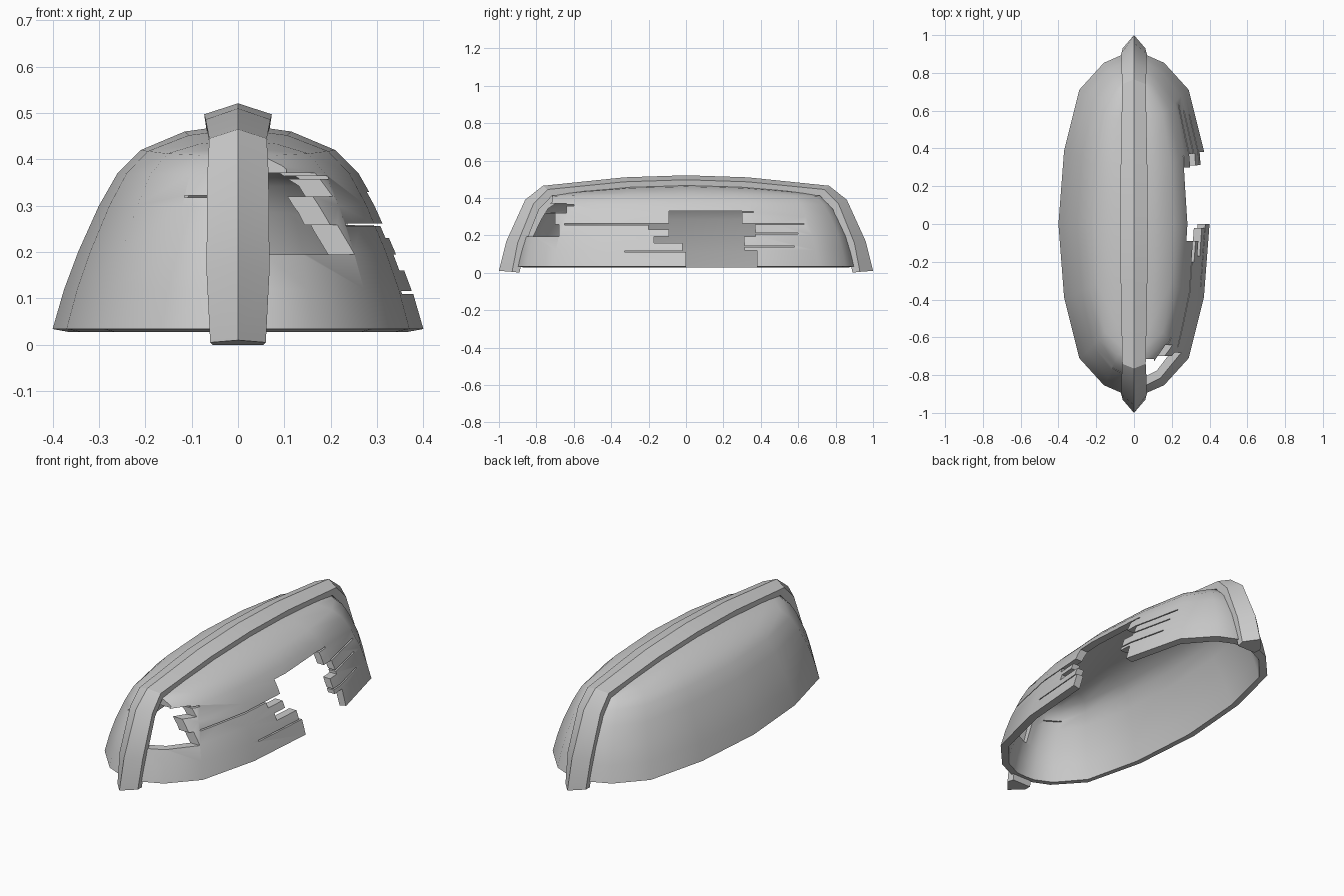
import bpy, bmesh, math

if "Cube" in bpy.data.objects:
    bpy.data.objects.remove(bpy.data.objects["Cube"])

def mesh_object(name, bm):
    bmesh.ops.remove_doubles(bm, verts=bm.verts, dist=0.0005)
    bmesh.ops.recalc_face_normals(bm, faces=bm.faces)
    me = bpy.data.meshes.new(name)
    bm.to_mesh(me)
    bm.free()
    ob = bpy.data.objects.new(name, me)
    bpy.context.collection.objects.link(ob)
    return ob

def add_face(bm, vs):
    pts = []
    for v in vs:
        if all((v.co - p.co).length > 1e-5 for p in pts):
            pts.append(v)
    if len(pts) > 2:
        bm.faces.new(pts)

def smooth(ob, angle):
    bpy.ops.object.select_all(action='DESELECT')
    ob.select_set(True)
    bpy.context.view_layer.objects.active = ob
    bpy.ops.object.shade_smooth_by_angle(angle=math.radians(angle))

# Overturned hull: plan outline scaled level by level, outside then inside
quarter = [(0, .9), (.06, .897), (.16, .853), (.29, .71), (.37, .39)]
outline = [(x, -y) for x, y in quarter] + [(.4, 0)] + quarter[::-1]
# half width, end length, height amidships, drop at the ends
outer = [(.40, .90, .034, 0), (.375, .882, .12, 0), (.345, .86, .2, 0),
         (.30, .815, .3, 0), (.26, .775, .37, .003), (.21, .73, .42, .012),
         (.115, .70, .46, .043), (0, .67, .476, .055)]
inner = [(.362, .86, .027, 0), (.337, .842, .11, 0), (.307, .82, .19, 0),
         (.265, .775, .285, 0), (.23, .74, .345, .003), (.185, .695, .385, .012),
         (.10, .665, .422, .043), (0, .635, .437, .055)]
bm = bmesh.new()
for side in (1, -1):
    rows = [[bm.verts.new((side * x * w / .4, y * l / .9, z - d * (y / .9) ** 2))
             for x, y in outline] for w, l, z, d in outer[::-1] + inner]
    for a, b in zip(rows, rows[1:]):
        for i in range(len(outline) - 1):
            q = [a[i], a[i + 1], b[i + 1], b[i]]
            add_face(bm, q[:3])
            add_face(bm, [q[0], q[2], q[3]])
hull = mesh_object("hull", bm)

# Broken openings and split seams: x0, x1, y0, y1, z0, z1
cuts = [(.1, .6, a, b, c, d) for a, b, c, d in (
    (-.09, .30, .257, .33), (-.2, .37, .23, .262), (-.09, .372, .193, .232),
    (-.17, .31, .16, .195), (-.02, .312, .11, .162), (0, .38, -.1, .118))]
cuts += [(.03, .5, -1, -.68, .195, .258), (.03, .5, -1, -.70, .256, .322),
         (.03, .5, -1, -.64, .32, .37), (.03, .105, -1, -.715, .366, .415)]
cuts += [(.1, .6, a, b, z - .003, z + .003) for a, b, z in (
    (.28, .36, .325), (.36, .63, .261), (.36, .60, .209), (.30, .58, .14),
    (-.65, -.19, .259), (-.33, -.01, .113), (-.66, -.60, .361))]
cuts += [(-.115, -.03, -1, -.7, .318, .322)]
for x0, x1, y0, y1, z0, z1 in cuts:
    bm = bmesh.new()
    bmesh.ops.create_cube(bm, size=1)
    for v in bm.verts:
        v.co = ((x0 + x1) / 2 + v.co.x * (x1 - x0), (y0 + y1) / 2 + v.co.y * (y1 - y0),
                (z0 + z1) / 2 + v.co.z * (z1 - z0))
    c = mesh_object("cutter", bm)
    c.hide_render = True
    m = hull.modifiers.new("cut", 'BOOLEAN')
    m.operation = 'DIFFERENCE'
    m.solver = 'EXACT'
    m.object = c
    bpy.context.view_layer.update()
    dg = bpy.context.evaluated_depsgraph_get()
    result = bpy.data.meshes.new_from_object(hull.evaluated_get(dg))
    hull.modifiers.clear()
    if len(result.polygons) > 100:
        hull.data = result
    bpy.data.objects.remove(c)
smooth(hull, 35)

# Keel and end posts: pentagonal beam wrapped over the hull
def full(half):
    return [(-y, z) for y, z in half] + [p for p in half[-2::-1]]

peak = full([(1, .01), (.96, .17), (.86, .39), (.765, .465), (.33, .51), (0, .521)])
shoulder = full([(.93, .005), (.90, .16), (.815, .37), (.74, .445), (.33, .486), (0, .497)])
base = full([(.89, 0), (.86, .15), (.785, .34), (.715, .412), (.33, .447), (0, .458)])
widths = [.06, .068, .066, .062, .07, .073]
widths += widths[-2::-1]
bm = bmesh.new()
rings = []
for p, s, b, w in zip(peak, shoulder, base, widths):
    rings.append([bm.verts.new(c) for c in (
        (0, *p), (w, *s), (w * .92, *b), (-w * .92, *b), (-w, *s))])
for a, b in zip(rings, rings[1:]):
    for i in range(5):
        j = (i + 1) % 5
        bm.faces.new([a[i], a[j], b[j], b[i]])
bm.faces.new(rings[0])
bm.faces.new(rings[-1])
smooth(mesh_object("keel", bm), 30)
